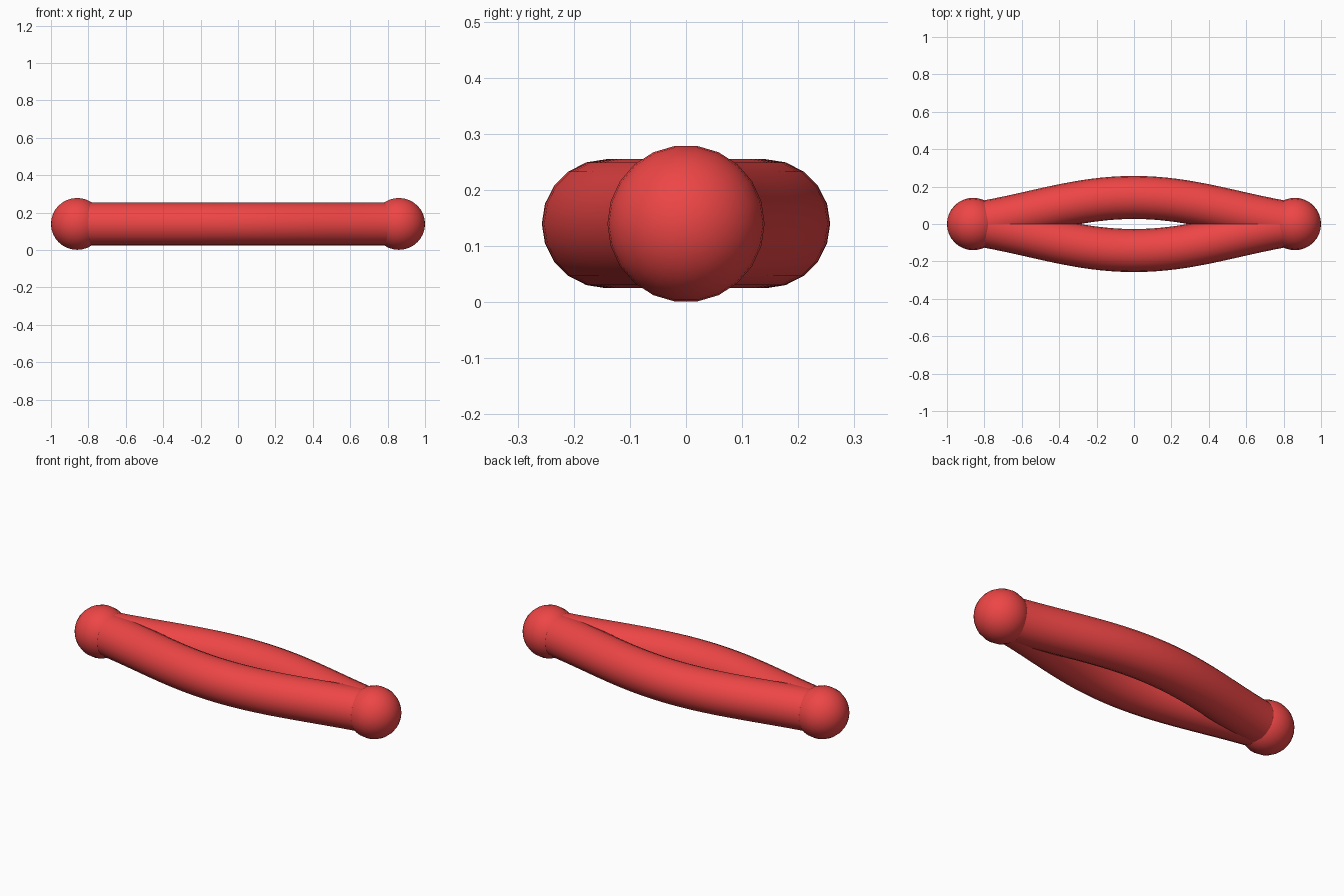
import bpy, math

if "Cube" in bpy.data.objects:
    bpy.data.objects.remove(bpy.data.objects["Cube"])

red = bpy.data.materials.new("red")
red.diffuse_color = (0.85, 0.06, 0.06, 1)
red.use_nodes = True
red.node_tree.nodes["Principled BSDF"].inputs["Base Color"].default_value = red.diffuse_color

R, END = 0.14, 0.86          # knob radius and centre distance
TUBE, BOW = 0.115, 0.142     # tube radius and bow at the middle


def end_knob(name, side):
    bpy.ops.mesh.primitive_uv_sphere_add(segments=22, ring_count=16, radius=R,
                                         location=(side * END, 0, R),
                                         rotation=(0, math.pi / 2, 0))
    ob = bpy.context.object
    ob.name = name
    ob.data.materials.append(red)
    bpy.ops.object.shade_smooth()


def bowed_tube(name, side):
    cu = bpy.data.curves.new(name, 'CURVE')
    cu.dimensions = '3D'
    cu.bevel_depth = TUBE
    cu.bevel_resolution = 8
    cu.resolution_u = 16
    cu.use_fill_caps = True
    sp = cu.splines.new('BEZIER')
    sp.bezier_points.add(2)
    # point, left handle, right handle
    path = [((-END, 0), (-1.17, -0.048), (-0.54, 0.05)),
            ((0, BOW), (-0.31, BOW), (0.31, BOW)),
            ((END, 0), (0.54, 0.05), (1.17, -0.048))]
    for bp, (co, left, right) in zip(sp.bezier_points, path):
        bp.handle_left_type = bp.handle_right_type = 'FREE'
        bp.co = (co[0], side * co[1], 0)
        bp.handle_left = (left[0], side * left[1], 0)
        bp.handle_right = (right[0], side * right[1], 0)
    ob = bpy.data.objects.new(name, cu)
    ob.location.z = R
    bpy.context.collection.objects.link(ob)
    cu.materials.append(red)
    # turn the swept curve into a mesh
    bpy.ops.object.select_all(action='DESELECT')
    ob.select_set(True)
    bpy.context.view_layer.objects.active = ob
    bpy.ops.object.convert(target='MESH')
    bpy.ops.object.shade_smooth_by_angle(angle=math.radians(40))


# Rounded knobs at both ends
end_knob("left_knob", -1)
end_knob("right_knob", 1)

# Two tubes bowing apart in the middle
bowed_tube("back_tube", 1)
bowed_tube("front_tube", -1)
